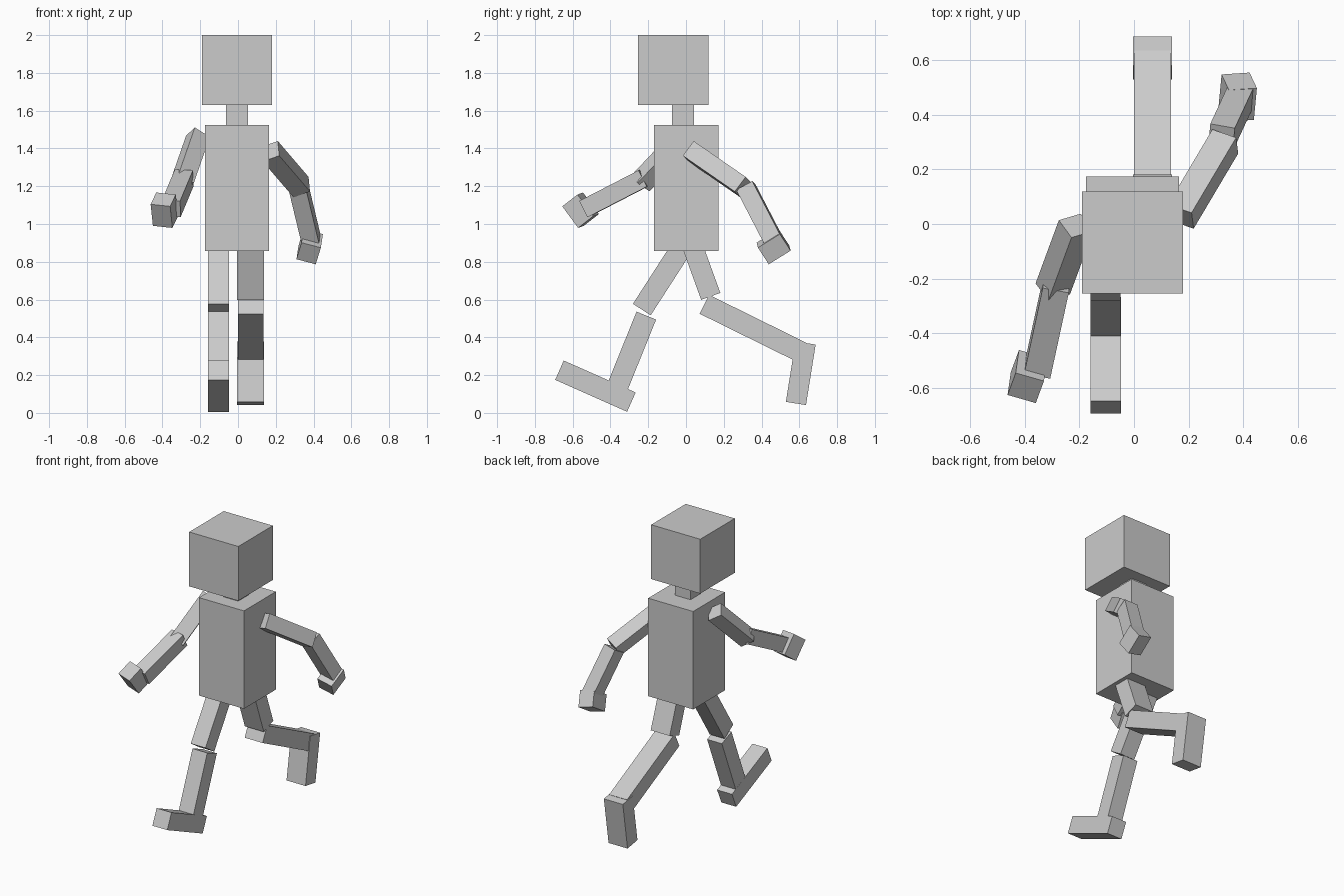
import bpy
from mathutils import Matrix, Vector

cube = bpy.data.objects.get("Cube")
if cube:
    bpy.data.objects.remove(cube, do_unlink=True)

grey = bpy.data.materials.new("plain_grey")
grey.use_nodes = True
grey.diffuse_color = (0.6, 0.6, 0.6, 1)
grey.node_tree.nodes["Principled BSDF"].inputs["Base Color"].default_value = (0.6, 0.6, 0.6, 1)


def box(name, matrix):
    """Unit cube placed and stretched by a matrix."""
    bpy.ops.mesh.primitive_cube_add(size=1)
    ob = bpy.context.object
    ob.name = ob.data.name = name
    ob.data.transform(matrix)
    ob.data.materials.append(grey)
    return ob


def block(name, low, high):
    """Upright box between two opposite corners."""
    low, high = Vector(low), Vector(high)
    box(name, Matrix.Translation((low + high) / 2) @ Matrix.Diagonal((high - low).to_4d()))


def limb(name, start, end, side, width, depth):
    """Box running from start to end; side sets the direction of its width."""
    start, end = Vector(start), Vector(end)
    along = end - start
    d = along.normalized()
    s = Vector(side)
    s = (s - d * s.dot(d)).normalized()
    t = d.cross(s)
    m = Matrix((s * width, t * depth, along)).transposed().to_4x4()
    box(name, Matrix.Translation((start + end) / 2) @ m)


def leg_part(name, x, start, end, width, depth=0.112):
    """Leg box swung only forwards or backwards, given as (y, z) points."""
    limb(name, (x, *start), (x, *end), (1, 0, 0), width, depth)


# Head, neck and torso
block("head", (-0.19, -0.254, 1.63), (0.18, 0.118, 2.0))
block("neck", (-0.063, -0.074, 1.5), (0.053, 0.042, 1.65))
block("torso", (-0.175, -0.17, 0.858), (0.164, 0.173, 1.525))

# Right leg, stepping forward
leg_part("right_thigh", -0.104, (0.0, 0.91), (-0.234, 0.547), 0.111)
leg_part("right_shin", -0.104, (-0.21, 0.515), (-0.38, 0.095), 0.111)
leg_part("right_foot", -0.104, (-0.67, 0.226), (-0.289, 0.057), 0.112)

# Left leg, kicked back
leg_part("left_thigh", 0.067, (0.025, 0.91), (0.131, 0.617), 0.143, 0.108)
leg_part("left_shin", 0.067, (0.097, 0.575), (0.61, 0.322), 0.135)
leg_part("left_foot", 0.067, (0.633, 0.37), (0.582, 0.05), 0.143, 0.108)

# Left arm, swung back
limb("left_upper_arm", (0.171, 0.027, 1.385), (0.334, 0.302, 1.195), (-0.1, 0.56, 0.82), 0.097, 0.097)
limb("left_forearm", (0.32, 0.316, 1.197), (0.391, 0.469, 0.902), (0.01, 0.092, 0.04), 0.097, 0.092)
limb("left_hand", (0.385, 0.522, 0.916), (0.374, 0.406, 0.844), (0.1, 0.007, -0.026), 0.106, 0.108)

# Right arm, swung forward
limb("right_upper_arm", (-0.212, -0.006, 1.464), (-0.297, -0.237, 1.22), (0.08, 0.022, -0.053), 0.097, 0.09)
limb("right_forearm", (-0.285, -0.221, 1.244), (-0.353, -0.535, 1.082), (0.097, -0.015, -0.005), 0.097, 0.097)
limb("right_hand", (-0.396, -0.6, 1.13), (-0.384, -0.516, 1.016), (0.104, -0.03, -0.011), 0.108, 0.106)
